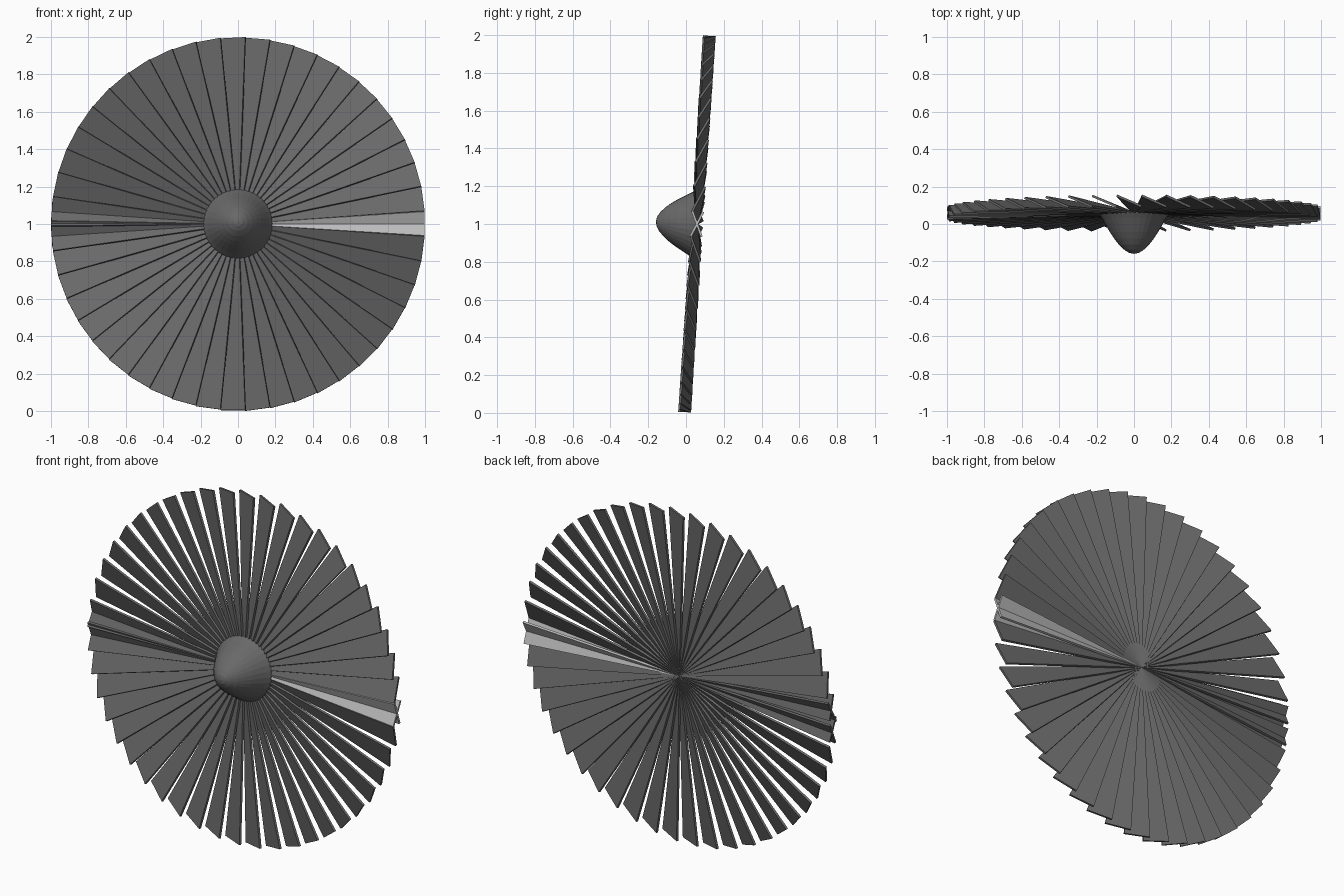
import bpy, bmesh, math
from mathutils import Matrix

if "Cube" in bpy.data.objects:
    bpy.data.objects.remove(bpy.data.objects["Cube"])

TILT = math.radians(-3.75)      # whole fan leans back slightly
CENTRE = (0, 0.058, 1.0)
STEP = math.radians(7.625)      # angle between blades
PITCH = math.radians(-23.5)     # blade twist about its own length
RADIUS, TIP_W, ROOT_W, THICK = 0.998, 0.1445, 0.006, 0.012


def material(name, v):
    m = bpy.data.materials.new(name)
    m.diffuse_color = (v, v, v, 1)
    m.use_nodes = True
    m.node_tree.nodes["Principled BSDF"].inputs["Base Color"].default_value = m.diffuse_color
    return m


dark = material("dark grey", 0.14)
light = material("light grey", 0.5)


def make_object(name, bm, mat):
    bmesh.ops.recalc_face_normals(bm, faces=bm.faces)
    me = bpy.data.meshes.new(name)
    bm.to_mesh(me)
    bm.free()
    me.materials.append(mat)
    ob = bpy.data.objects.new(name, me)
    bpy.context.collection.objects.link(ob)
    ob.location = CENTRE
    ob.rotation_euler = (TILT, 0, 0)
    return ob


def add_blade(bm, angle):
    """Tapered flat wedge along +x, pitched, then swung round the hub."""
    made = bmesh.ops.create_cube(bm, size=1)["verts"]
    for v in made:
        tip = v.co.x > 0
        v.co.x = RADIUS if tip else 0.0
        v.co.z *= TIP_W if tip else ROOT_W
        v.co.y *= THICK
    m = Matrix.Rotation(-angle, 4, 'Y') @ Matrix.Rotation(PITCH, 4, 'X')
    bmesh.ops.transform(bm, matrix=m, verts=made)


def blade_set(name, indices, mat):
    """Upper half of the fan, mirrored to the lower half."""
    bm = bmesh.new()
    for i in indices:
        add_blade(bm, i * STEP)
    ob = make_object(name, bm, mat)
    mod = ob.modifiers.new("lower_half", 'MIRROR')
    mod.use_axis = (False, False, True)
    mod.use_mirror_merge = False


# Blades: the first pair is light, the rest dark
blade_set("light_blades", [0], light)
blade_set("dark_blades", range(1, 25), dark)

# Nose cone: rounded profile (radius, y) spun round the fan axis
profile = [(0, -0.218), (0.025, -0.213), (0.05, -0.198), (0.077, -0.173),
           (0.102, -0.142), (0.125, -0.108), (0.146, -0.072),
           (0.166, -0.037), (0.182, -0.012), (0.189, 0.004)]
bm = bmesh.new()
verts = [bm.verts.new((r, y, 0)) for r, y in profile]
edges = [bm.edges.new(p) for p in zip(verts, verts[1:])]
bmesh.ops.spin(bm, geom=verts + edges, cent=(0, 0, 0), axis=(0, 1, 0),
               angle=2 * math.pi, steps=32)
bmesh.ops.remove_doubles(bm, verts=bm.verts, dist=1e-4)
bmesh.ops.recalc_face_normals(bm, faces=bm.faces)
# open shell: make sure it faces forward
bm.faces.ensure_lookup_table()
nose = make_object("nose_cone", bm, dark)
if sum(p.normal.y for p in nose.data.polygons) > 0:
    nose.data.flip_normals()
